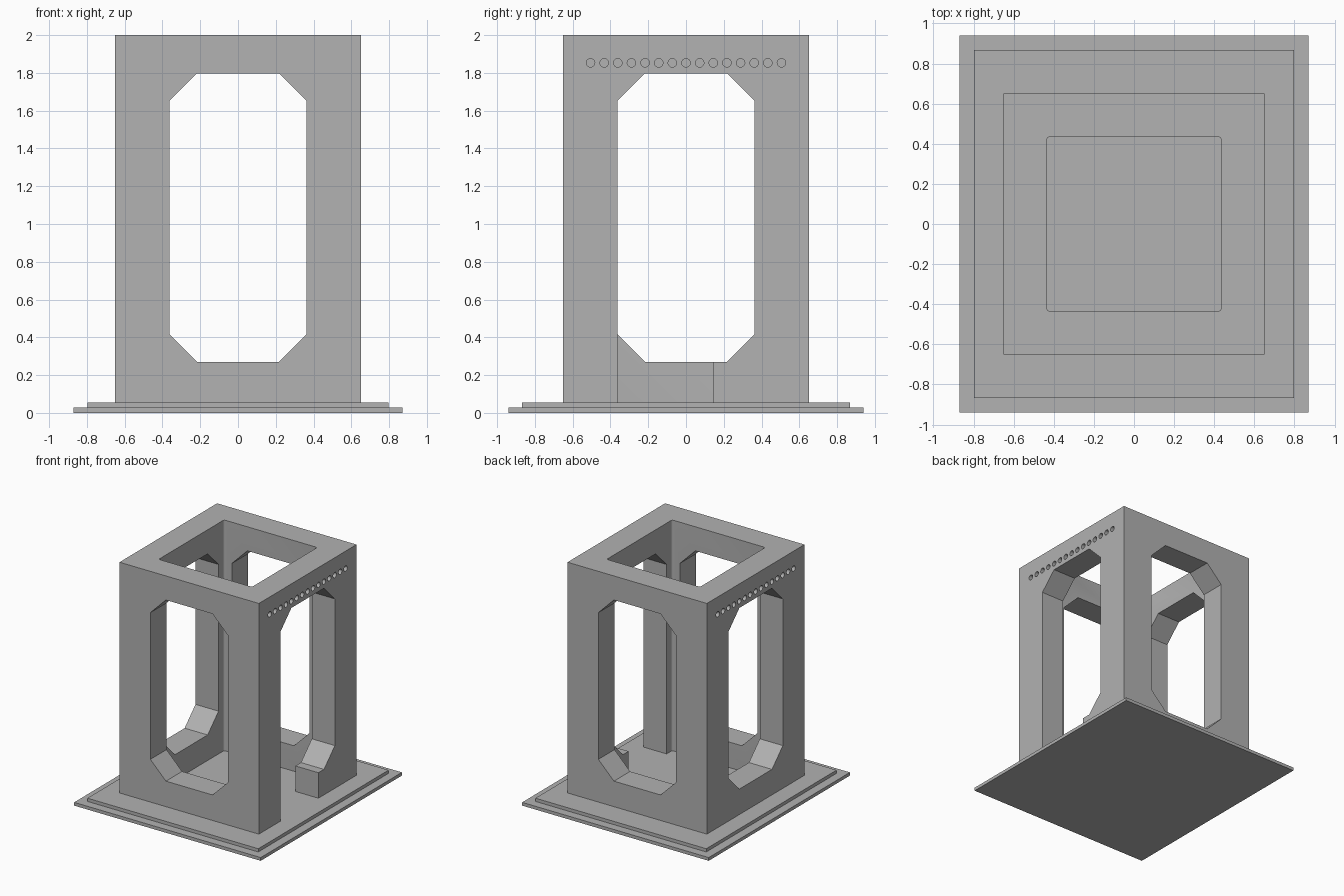
import bpy, bmesh
from math import radians
from mathutils import Matrix, Vector

if "Cube" in bpy.data.objects:
    bpy.data.objects.remove(bpy.data.objects["Cube"], do_unlink=True)

grey = bpy.data.materials.new("plain grey")
grey.use_nodes = True
colour = (0.445, 0.445, 0.445, 1)
grey.diffuse_color = colour
grey.node_tree.nodes["Principled BSDF"].inputs["Base Color"].default_value = colour

STEP = 0.0275           # thickness of one base slab
FLOOR = 2 * STEP        # top of the base
HALF = 0.65             # outer half width of the tower
INNER = 0.435           # half width of the shaft
WIN = 0.362             # half width of a window
SILL, HEAD, CUT = 0.27, 1.797, 0.145


def finish(name, bm):
    bmesh.ops.recalc_face_normals(bm, faces=bm.faces)
    mesh = bpy.data.meshes.new(name)
    bm.to_mesh(mesh)
    bm.free()
    mesh.materials.append(grey)
    obj = bpy.data.objects.new(name, mesh)
    bpy.context.collection.objects.link(obj)
    return obj


def box(name, low, high, corner=0):
    low, high = Vector(low), Vector(high)
    bm = bmesh.new()
    place = Matrix.Translation((low + high) / 2) @ Matrix.Diagonal((*(high - low), 1))
    bmesh.ops.create_cube(bm, size=1, matrix=place)
    if corner:
        upright = [e for e in bm.edges
                   if abs(e.verts[0].co.z - e.verts[1].co.z) > 0.01]
        bmesh.ops.bevel(bm, geom=upright, offset=corner, segments=4,
                        profile=0.5, affect='EDGES')
    return finish(name, bm)


def window_cutter(name, turn):
    # Octagonal prism running through two opposite walls
    slim = WIN - CUT
    outline = [(-slim, SILL), (slim, SILL), (WIN, SILL + CUT), (WIN, HEAD - CUT),
               (slim, HEAD), (-slim, HEAD), (-WIN, HEAD - CUT), (-WIN, SILL + CUT)]
    bm = bmesh.new()
    face = bm.faces.new([bm.verts.new((x, -1, z)) for x, z in outline])
    grown = bmesh.ops.extrude_face_region(bm, geom=[face])
    moved = [v for v in grown["geom"] if isinstance(v, bmesh.types.BMVert)]
    bmesh.ops.translate(bm, verts=moved, vec=(0, 2, 0))
    bmesh.ops.rotate(bm, verts=bm.verts, matrix=Matrix.Rotation(radians(turn), 3, 'Z'))
    return finish(name, bm)


def hole_cutter(name, side):
    # Row of short round pegs sunk into one side wall
    bm = bmesh.new()
    for i in range(-7, 8):
        place = (Matrix.Translation((side * HALF, i * 0.0722, 1.853))
                 @ Matrix.Rotation(radians(90), 4, 'Y'))
        bmesh.ops.create_cone(bm, cap_ends=True, segments=24, radius1=0.0225,
                              radius2=0.0225, depth=0.14, matrix=place)
    return finish(name, bm)


def carve(obj, cutter):
    mod = obj.modifiers.new("carve", 'BOOLEAN')
    mod.operation, mod.solver, mod.object = 'DIFFERENCE', 'EXACT', cutter
    bpy.context.view_layer.objects.active = obj
    bpy.ops.object.modifier_apply(modifier=mod.name)
    bpy.data.objects.remove(cutter, do_unlink=True)


# Stepped base
box("base_lower_slab", (-0.87, -0.94, 0), (0.87, 0.94, STEP))
box("base_upper_slab", (-0.797, -0.868, STEP), (0.797, 0.868, FLOOR))

# Hollow tower with four windows, a doorway and two rows of holes
tower = box("tower", (-HALF, -HALF, FLOOR), (HALF, HALF, 2))
carve(tower, box("shaft_cutter", (-INNER, -INNER, -1), (INNER, INNER, 3), 0.015))
carve(tower, window_cutter("front_window_cutter", 0))
carve(tower, window_cutter("side_window_cutter", 90))
carve(tower, box("doorway_cutter", (0.3, -WIN, -1), (1, 0.143, SILL + CUT)))
for side in (-1, 1):
    carve(tower, hole_cutter("hole_cutter", side))

# Crisp edges, smooth hole walls
bpy.ops.object.select_all(action='DESELECT')
tower.select_set(True)
bpy.context.view_layer.objects.active = tower
bpy.ops.object.shade_smooth_by_angle(angle=radians(30))
